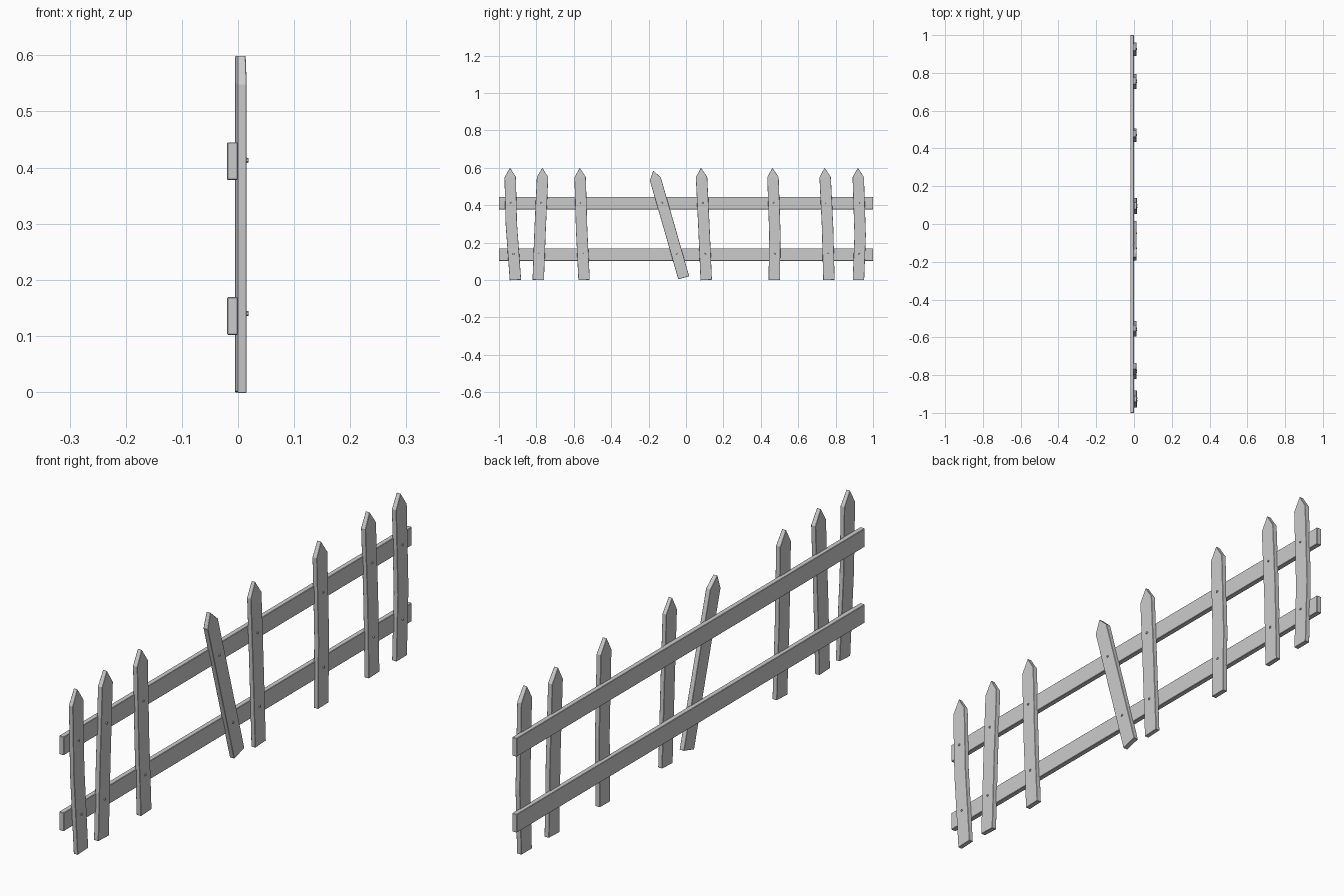
import bpy, bmesh, math
from mathutils import Vector

if "Cube" in bpy.data.objects:
    bpy.data.objects.remove(bpy.data.objects["Cube"])

def finish(bm, name, bevel=0.0):
    bmesh.ops.recalc_face_normals(bm, faces=bm.faces)
    me = bpy.data.meshes.new(name)
    bm.to_mesh(me)
    bm.free()
    ob = bpy.data.objects.new(name, me)
    bpy.context.collection.objects.link(ob)
    if bevel:
        m = ob.modifiers.new("soft_edges", 'BEVEL')
        m.width = bevel
        m.segments = 1
        m.limit_method = 'ANGLE'
        m.angle_limit = math.radians(40)
    return ob

# Two horizontal rails
for name, z0, z1 in (("lower_rail", 0.102, 0.169), ("upper_rail", 0.378, 0.445)):
    bm = bmesh.new()
    bmesh.ops.create_cube(bm, size=1)
    for v in bm.verts:
        v.co = Vector((-0.01 + v.co.x * 0.019, v.co.y * 2, (z0 + z1) / 2 + v.co.z * (z1 - z0)))
    finish(bm, name, 0.0015)

def picket(name, bottom, middle, shoulder, apex, back, front):
    """Bent board: centre line of (y, z) points, pointed tip."""
    w = 0.0305
    d = (Vector(apex) - Vector(bottom)).normalized()
    side = Vector((d.y, -d.x)) * w
    line = [Vector(p) for p in (bottom, middle, shoulder)]
    rings = []
    bm = bmesh.new()
    for p in line:
        a, b = p - side, p + side
        rings.append([bm.verts.new((x, q.x, q.y)) for x, q in
                      ((back, a), (front, a), (front, b), (back, b))])
    tip_b = bm.verts.new((back, *apex))
    tip_f = bm.verts.new((front - 0.002, *apex))
    bm.faces.new(rings[0])
    for lo, hi in zip(rings, rings[1:]):
        for i in range(4):
            j = (i + 1) % 4
            bm.faces.new((lo[i], lo[j], hi[j], hi[i]))
    r = rings[-1]
    bm.faces.new((r[0], r[1], tip_f, tip_b))
    bm.faces.new((r[1], r[2], tip_f))
    bm.faces.new((r[2], r[3], tip_b, tip_f))
    bm.faces.new((r[3], r[0], tip_b))
    finish(bm, name, 0.001)
    # Nail heads where the board crosses each rail
    for k, z in enumerate((0.14, 0.413)):
        p, q = (line[0], line[1]) if z < line[1].y else (line[1], line[2])
        y = p.x + (q.x - p.x) * (z - p.y) / (q.y - p.y)
        nb = bmesh.new()
        bmesh.ops.create_cone(nb, cap_ends=True, segments=6, radius1=0.005, radius2=0.004, depth=0.004)
        for v in nb.verts:
            v.co = Vector((front + 0.001 + v.co.z, y + v.co.x, z + v.co.y))
        finish(nb, f"{name}_nail_{k + 1}")

# Uneven pickets: y at bottom, middle, shoulder, apex, height of the bend
rows = [(-0.912, -0.934, -0.940, -0.941, 0.30),
        (-0.790, -0.780, -0.767, -0.768, 0.27),
        (-0.545, -0.558, -0.566, -0.568, 0.27),
        (0.108, 0.096, 0.083, 0.080, 0.28),
        (0.472, 0.475, 0.465, 0.462, 0.25),
        (0.764, 0.757, 0.744, 0.741, 0.28),
        (0.922, 0.931, 0.921, 0.919, 0.24)]
for n, (yb, ym, ys, ya, zm) in enumerate(rows):
    back, front = (-0.001, 0.0155) if n in (0, 3) else (-0.005, 0.013)
    picket(f"picket_{n + 1}", (yb, 0), (ym, zm), (ys, 0.55), (ya, 0.6), back, front)

# Loose leaning picket
picket("leaning_picket", (-0.012, 0.012), (-0.086, 0.27), (-0.164, 0.54), (-0.175, 0.585), -0.004, 0.014)
